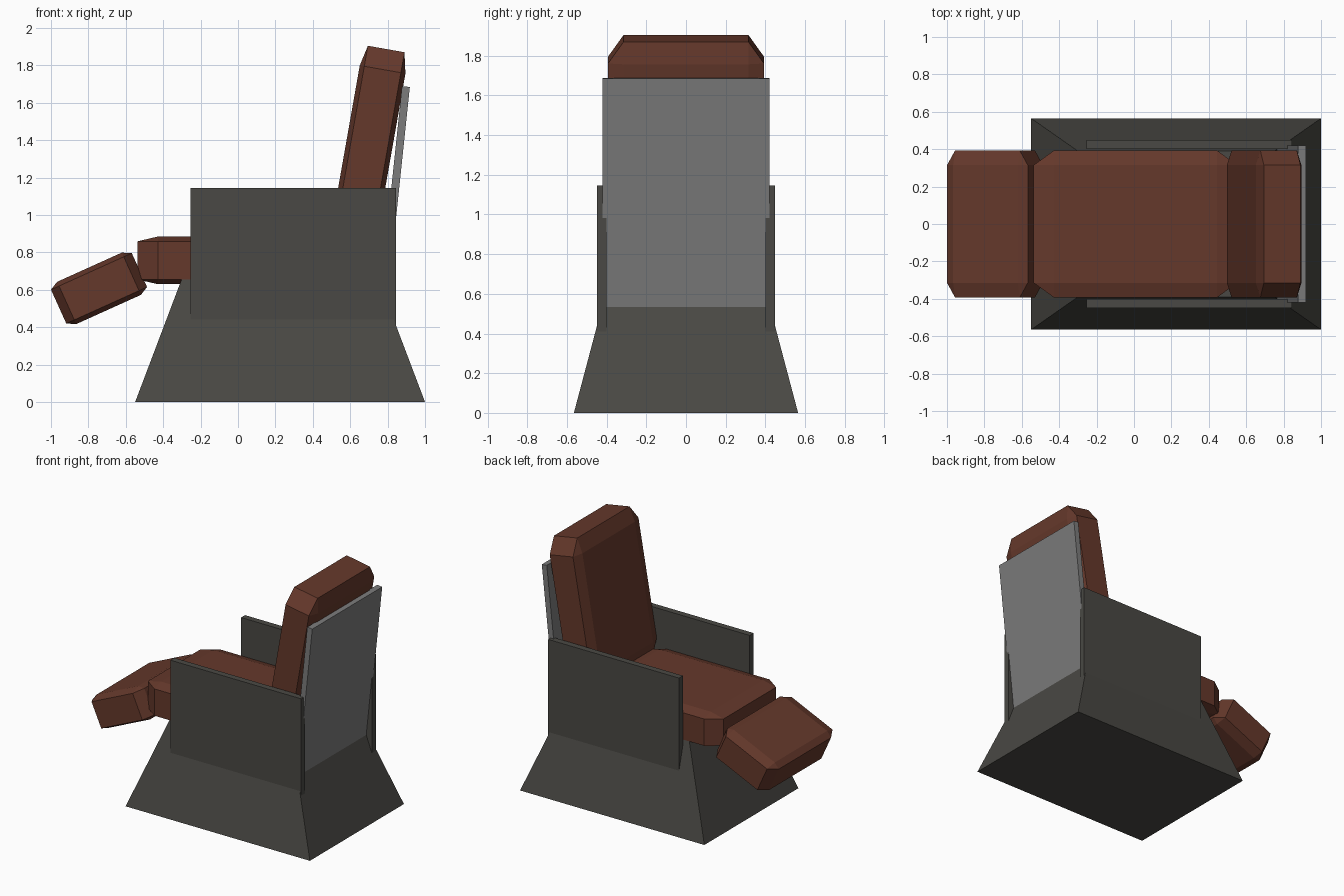
import bpy, bmesh
from math import radians
from mathutils import Matrix

if "Cube" in bpy.data.objects:
    bpy.data.objects.remove(bpy.data.objects["Cube"])


def material(name, rgb):
    m = bpy.data.materials.new(name)
    m.diffuse_color = (*rgb, 1)
    m.use_nodes = True
    m.node_tree.nodes["Principled BSDF"].inputs["Base Color"].default_value = m.diffuse_color
    return m


LEATHER = material("brown_leather", (0.13, 0.04, 0.024))
DARK = material("dark_frame", (0.068, 0.066, 0.058))
GREY = material("back_grey", (0.2, 0.2, 0.2))


def box(name, mat, centre, size, tilt=0, bevel=0, top=None):
    """Unit cube, optionally bevelled or tapered to top=(x0, x1, y), then scaled and tilted about y."""
    bm = bmesh.new()
    bmesh.ops.create_cube(bm, size=1)
    if bevel:
        bmesh.ops.bevel(bm, geom=bm.edges[:], offset=bevel, segments=1,
                        profile=0.5, affect='EDGES')
    bmesh.ops.transform(bm, matrix=Matrix.Diagonal((*size, 1)), verts=bm.verts)
    bmesh.ops.transform(bm, matrix=Matrix.Rotation(radians(tilt), 4, 'Y'), verts=bm.verts)
    bmesh.ops.translate(bm, vec=centre, verts=bm.verts)
    if top:
        for v in bm.verts:
            if v.co.z > centre[2]:
                v.co.x = top[0] if v.co.x < centre[0] else top[1]
                v.co.y = top[2] if v.co.y > 0 else -top[2]
    me = bpy.data.meshes.new(name)
    bm.to_mesh(me)
    bm.free()
    me.materials.append(mat)
    ob = bpy.data.objects.new(name, me)
    bpy.context.collection.objects.link(ob)
    return ob


# Flared pedestal
box("pedestal", DARK, (0.225, 0, 0.33), (1.55, 1.13, 0.66), top=(-0.3, 0.75, 0.39))

# Side panels, sunk into the pedestal
for side, s in (("left", 1), ("right", -1)):
    box(side + "_arm_panel", DARK, (0.295, s * 0.4245, 0.7575), (1.1, 0.047, 0.775))

# Tilted shell behind the backrest
box("back_shell", GREY, (0.833, 0, 1.07), (0.042, 0.84, 1.24), tilt=6)

# Cushions: the same bevelled block stretched to each size
box("seat", LEATHER, (0.008, 0, 0.7575), (1.09, 0.786, 0.255), bevel=0.1)
box("backrest", LEATHER, (0.696, 0, 1.341), (0.248, 0.786, 1.11), tilt=10, bevel=0.1)
box("footrest", LEATHER, (-0.743, 0, 0.608), (0.474, 0.786, 0.248), tilt=-24.3, bevel=0.1)
